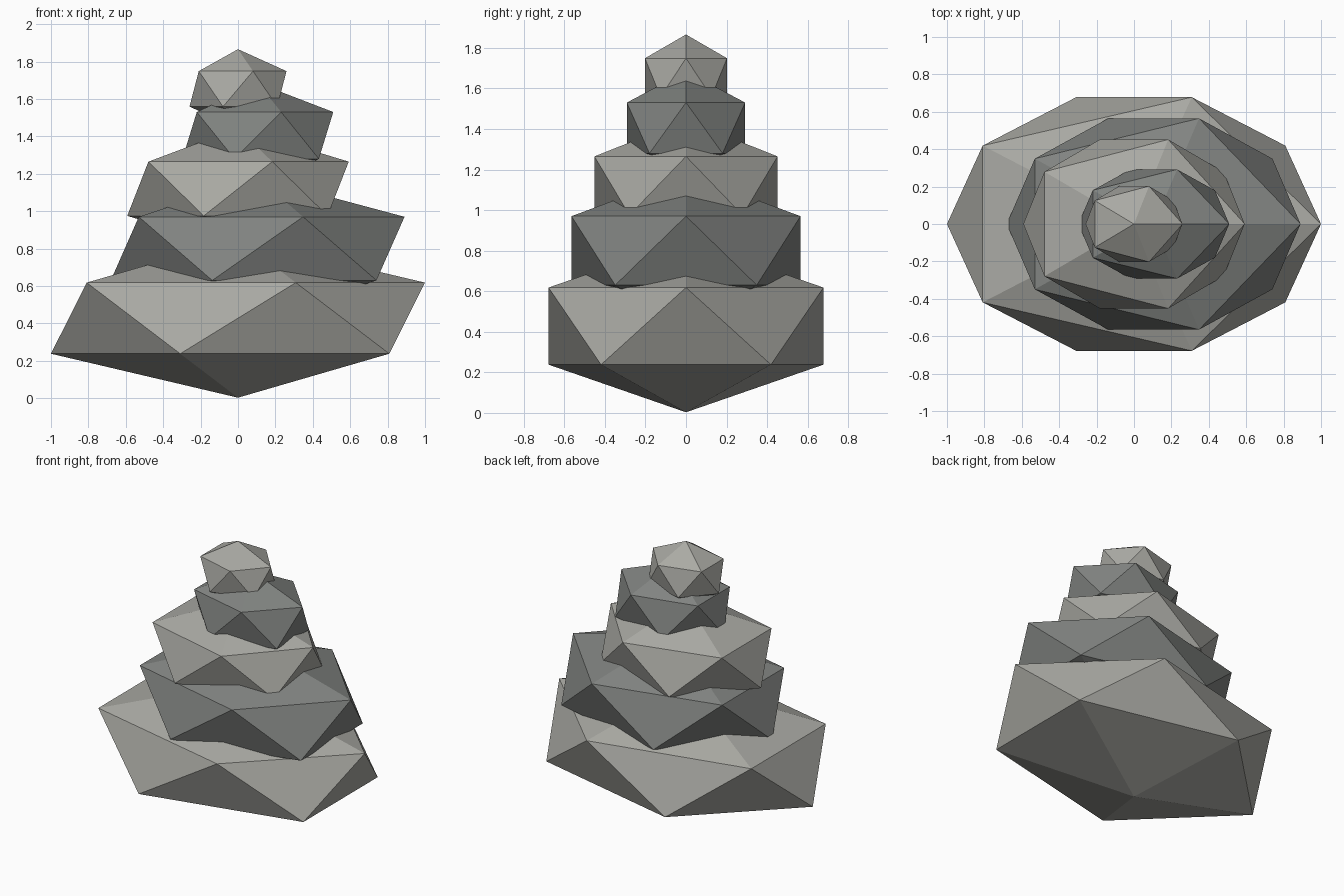
import bpy

if "Cube" in bpy.data.objects:
    bpy.data.objects.remove(bpy.data.objects["Cube"])


def material(name, colour):
    m = bpy.data.materials.new(name)
    m.diffuse_color = colour
    m.use_nodes = True
    m.node_tree.nodes["Principled BSDF"].inputs["Base Color"].default_value = m.diffuse_color
    return m


light = material("light_stone", (0.40, 0.40, 0.37, 1))
dark = material("dark_stone", (0.22, 0.23, 0.22, 1))

# Stacked low-poly stones, bottom to top: x offset, centre height, radii
stones = [
    ("base_stone", 0.0, 0.428, (1.118, 0.797, 0.425)),
    ("second_stone", 0.105, 0.80, (0.878, 0.664, 0.380)),
    ("middle_stone", 0.0, 1.12, (0.662, 0.531, 0.324)),
    ("fourth_stone", 0.106, 1.405, (0.451, 0.343, 0.280)),
    ("top_stone", 0.0, 1.654, (0.290, 0.238, 0.212)),
]

for i, (name, x, z, radii) in enumerate(stones):
    bpy.ops.mesh.primitive_ico_sphere_add(subdivisions=1, radius=1, location=(x, 0, z))
    stone = bpy.context.object
    stone.name = name
    stone.scale = radii
    bpy.ops.object.transform_apply(location=False, rotation=False, scale=True)
    stone.data.materials.append(dark if i % 2 else light)
